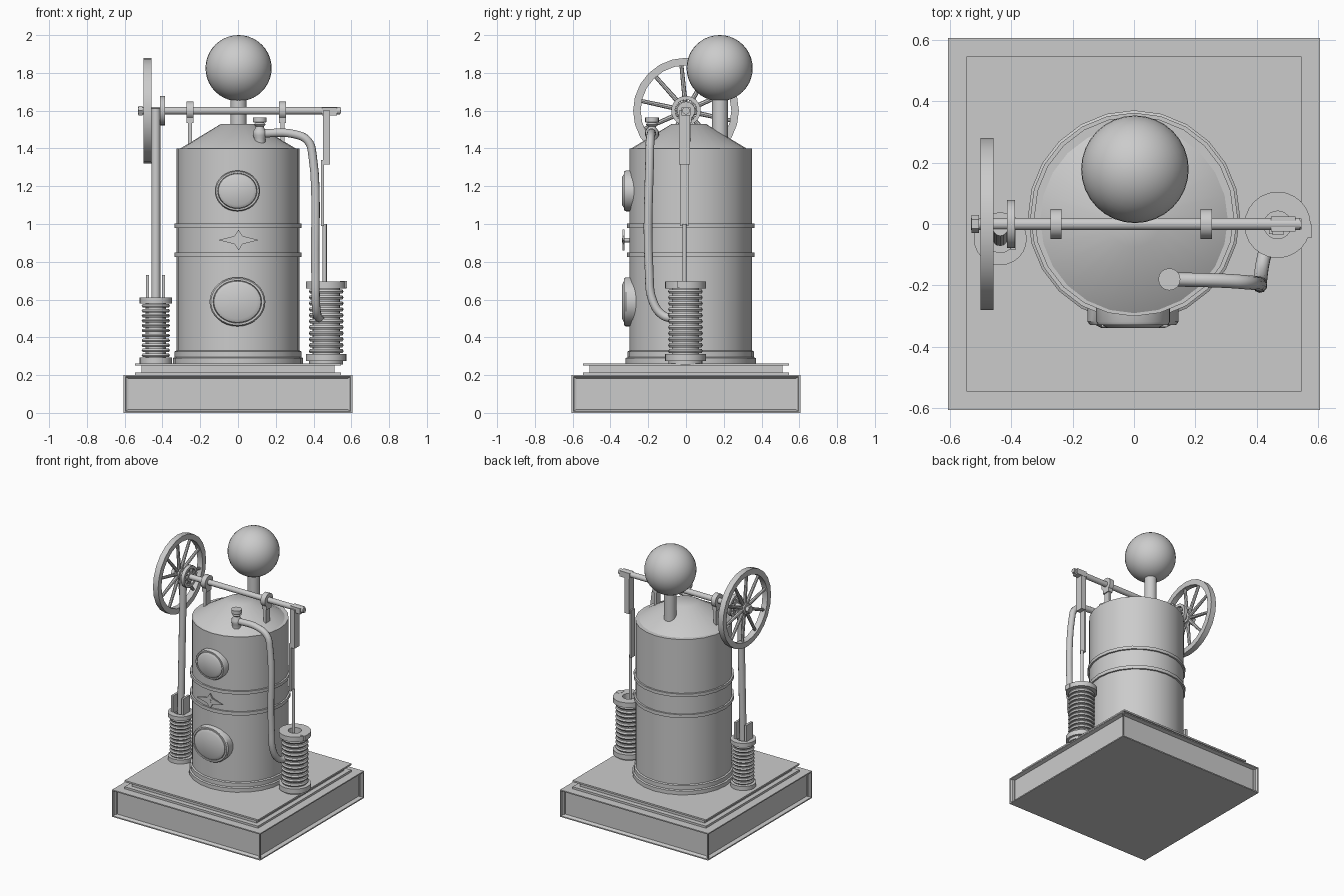
import bpy, bmesh
from math import sin, cos, pi, radians
from mathutils import Vector, Matrix

if "Cube" in bpy.data.objects:
    bpy.data.objects.remove(bpy.data.objects["Cube"])

metal = bpy.data.materials.new("grey_metal")
metal.use_nodes = True
metal.diffuse_color = (0.6, 0.6, 0.6, 1)
metal.node_tree.nodes["Principled BSDF"].inputs["Base Color"].default_value = (0.6, 0.6, 0.6, 1)


def finish(bm, name, smooth=True):
    bmesh.ops.recalc_face_normals(bm, faces=bm.faces)
    mesh = bpy.data.meshes.new(name)
    bm.to_mesh(mesh)
    bm.free()
    ob = bpy.data.objects.new(name, mesh)
    bpy.context.collection.objects.link(ob)
    mesh.materials.append(metal)
    if smooth:
        bpy.ops.object.select_all(action="DESELECT")
        ob.select_set(True)
        bpy.context.view_layer.objects.active = ob
        bpy.ops.object.shade_smooth_by_angle(angle=radians(35))
    return ob


def box(name, x, y, z):
    """Box from (min, max) pairs."""
    bm = bmesh.new()
    bmesh.ops.create_cube(bm, size=1)
    for v in bm.verts:
        v.co = [lo + (c + 0.5) * (hi - lo) for c, (lo, hi) in zip(v.co, (x, y, z))]
    return finish(bm, name, False)


def add_lathe(bm, profile, matrix, sides=24, closed=False):
    """Spin (radius, height) points round local z; ends are capped unless closed."""
    rings = [[bm.verts.new(matrix @ Vector((r * cos(2 * pi * i / sides), r * sin(2 * pi * i / sides), h)))
              for i in range(sides)] for r, h in profile]
    pairs = list(zip(rings, rings[1:]))
    if closed:
        pairs.append((rings[-1], rings[0]))
    else:
        bm.faces.new(rings[0])
        bm.faces.new(rings[-1])
    for a, b in pairs:
        for i in range(sides):
            j = (i + 1) % sides
            bm.faces.new((a[i], a[j], b[j], b[i]))


def lathe(name, profile, at, sides=24, turn=Matrix(), closed=False):
    bm = bmesh.new()
    add_lathe(bm, profile, Matrix.Translation(at) @ turn, sides, closed)
    return finish(bm, name)


def rod(name, a, b, r, sides=12):
    a, b = Vector(a), Vector(b)
    turn = (b - a).to_track_quat("Z", "Y").to_matrix().to_4x4()
    return lathe(name, [(r, 0), (r, (b - a).length)], a, sides, turn)


ALONG_X = Matrix.Rotation(pi / 2, 4, "Y")
TO_FRONT = Matrix.Rotation(pi / 2, 4, "X")

# Plinth with recessed side panels and a sloped rim
bm = bmesh.new()
bmesh.ops.create_cube(bm, size=1)
for v in bm.verts:
    v.co = (v.co.x * 1.21, v.co.y * 1.21, (v.co.z + 0.5) * 0.2)
bm.normal_update()
sides = [f for f in bm.faces if abs(f.normal.z) < 0.5]
bmesh.ops.inset_individual(bm, faces=sides, thickness=0.012)
bmesh.ops.inset_individual(bm, faces=sides, thickness=0.012, depth=-0.025)
finish(bm, "plinth", False)
for name, half, z in (("lower_plate", 0.545, (0.2, 0.215)),
                      ("middle_plate", 0.51, (0.215, 0.25)),
                      ("upper_plate", 0.545, (0.25, 0.262))):
    box(name, (-half, half), (-half, half), z)

# Boiler shell with foot rings and bands, then its conical roof
lathe("boiler", [(0.345, 0.26), (0.345, 0.29), (0.335, 0.295), (0.335, 0.325), (0.325, 0.33),
                 (0.325, 0.825), (0.337, 0.825), (0.337, 0.85), (0.325, 0.85), (0.325, 0.98),
                 (0.337, 0.98), (0.337, 1.003), (0.325, 1.003), (0.325, 1.4), (0.305, 1.4)],
      (0, 0.025, 0))
lathe("roof", [(0.305, 1.4), (0.09, 1.53)], (0, 0.015, 0))

# Chimney and ball
rod("chimney", (0.003, 0.18, 1.4), (0.003, 0.18, 1.7), 0.042, 20)
bm = bmesh.new()
bmesh.ops.create_uvsphere(bm, u_segments=32, v_segments=20, radius=0.175)
bmesh.ops.translate(bm, verts=bm.verts, vec=(0.003, 0.178, 1.825))
finish(bm, "ball")

# Round doors on the front
for name, z, rx, rz in (("upper_door", 1.175, 0.12, 0.108), ("lower_door", 0.588, 0.148, 0.13)):
    lathe(name, [(1, -0.06), (1, 0.025), (0.95, 0.035), (0.87, 0.035), (0.86, 0.025),
                 (0.84, 0.035), (0.7, 0.045)],
          (-0.003, -0.293, z), 32, TO_FRONT @ Matrix.Diagonal((rx, rz, 1, 1)))

# Four-pointed handle between the doors
bm = bmesh.new()
star = []
for i in range(8):
    a = i * pi / 4
    r = 0.03 if i % 2 else (0.108 if i % 4 == 0 else 0.055)
    star.append(bm.verts.new((0.003 + r * cos(a), -0.325, 0.915 + r * sin(a))))
face = bm.faces.new(star)
ext = bmesh.ops.extrude_face_region(bm, geom=[face])
bmesh.ops.translate(bm, verts=[v for v in ext["geom"] if isinstance(v, bmesh.types.BMVert)], vec=(0, -0.01, 0))
finish(bm, "star_handle", False)
rod("handle_stem", (0.003, -0.28, 0.915), (0.003, -0.338, 0.915), 0.012)

# Crankshaft, end nuts and bearings
rod("crankshaft", (-0.53, 0, 1.6), (0.54, 0, 1.6), 0.02, 16)
rod("left_nut", (-0.528, 0, 1.6), (-0.505, 0, 1.6), 0.03, 6)
rod("right_nut", (0.525, 0, 1.6), (0.545, 0, 1.6), 0.018, 6)
for side, x in (("right", -0.254), ("left", 0.235)):
    lathe(side + "_bearing", [(0.02, -0.018), (0.048, -0.018), (0.048, 0.018), (0.02, 0.018)],
          (x, 0, 1.6), 20, ALONG_X, True)
    box(side + "_bearing_foot", (x - 0.018, x + 0.018), (-0.03, 0.03), (1.535, 1.57))
    box(side + "_bearing_post", (x - 0.01, x + 0.01), (-0.025, 0.025), (1.4, 1.54))


def wheel(name, x, half, outer, inner, hub, spoke, count):
    """Spoked wheel standing across the x axis."""
    bm = bmesh.new()
    base = Matrix.Translation((x, 0, 1.6)) @ ALONG_X
    add_lathe(bm, [(inner, -half), (outer, -half), (outer, half), (inner, half)], base, 24, True)
    add_lathe(bm, [(hub, -half), (hub, half)], base, 16)
    for i in range(count):
        turn = Matrix.Rotation(2 * pi * i / count + 0.1, 4, "Z") @ Matrix.Rotation(pi / 2, 4, "Y")
        add_lathe(bm, [(spoke, hub * 0.8), (spoke * 0.8, inner + 0.005)], base @ turn, 8)
    finish(bm, name)


wheel("flywheel", -0.478, 0.021, 0.28, 0.24, 0.04, 0.013, 10)
wheel("eccentric_wheel", -0.4, 0.013, 0.078, 0.058, 0.035, 0.01, 8)


def cylinder(name, x, y, low, high, flange, fin, fins, thick, bore):
    """Finned cylinder with an open bore, flanges and rounded fins."""
    core = fin - 0.02
    lathe(name + "_body", [(flange, low), (flange, low + thick), (core, low + thick),
                           (core, high - thick), (flange, high - thick), (flange, high),
                           (bore, high), (bore, high - 0.08)], (x, y, 0), 24)
    bm = bmesh.new()
    step = (high - low - 2 * thick) / fins
    mid = fin - 0.012
    ring = [(mid + 0.012 * cos(i * pi / 3), step * 0.4 * sin(i * pi / 3)) for i in range(6)]
    for i in range(fins):
        at = Matrix.Translation((x, y, low + thick + step * (i + 0.5)))
        add_lathe(bm, ring, at, 24, True)
    finish(bm, name + "_fins")


cylinder("right_cylinder", -0.435, -0.048, 0.262, 0.61, 0.086, 0.075, 11, 0.03, 0.045)
cylinder("left_cylinder", 0.467, -0.003, 0.275, 0.695, 0.108, 0.092, 11, 0.036, 0.045)
rod("left_cylinder_foot", (0.467, -0.003, 0.255), (0.467, -0.003, 0.28), 0.09, 24)
box("left_cylinder_lug", (0.54, 0.578), (-0.045, 0.0), (0.66, 0.697))

# Right-hand connecting rod between two guide plates
rod("right_connecting_rod", (-0.435, -0.048, 0.54), (-0.435, -0.015, 1.61), 0.024)
for i, x in enumerate((-0.478, -0.394)):
    box("guide_plate_%d" % (i + 1), (x - 0.008, x + 0.008), (-0.085, -0.01), (0.6, 0.73))

# Left-hand crank, link plates and piston rod
box("crank_block", (0.445, 0.525), (-0.024, 0.024), (1.575, 1.617))
box("upper_link", (0.45, 0.487), (-0.036, 0.022), (1.315, 1.6))
box("middle_link", (0.44, 0.455), (-0.032, 0.012), (0.99, 1.34))
rod("piston_rod", (0.459, -0.008, 0.6), (0.459, -0.008, 1.0), 0.011)

# Steam valve and pipe
lathe("steam_valve", [(0.03, 1.425), (0.03, 1.455), (0.036, 1.47), (0.036, 1.49), (0.022, 1.51),
                      (0.022, 1.517), (0.033, 1.527), (0.022, 1.537), (0.036, 1.539), (0.036, 1.565)],
      (0.115, -0.18, 0), 16)
curve = bpy.data.curves.new("steam_pipe", "CURVE")
curve.dimensions = "3D"
curve.bevel_depth = 0.023
curve.bevel_resolution = 3
curve.resolution_u = 6
curve.use_fill_caps = True
path = [(0.115, -0.18, 1.48), (0.3, -0.185, 1.475), (0.37, -0.19, 1.44), (0.395, -0.192, 1.36),
        (0.41, -0.195, 0.75), (0.412, -0.175, 0.59), (0.42, -0.12, 0.515), (0.435, -0.06, 0.5)]
line = curve.splines.new("BEZIER")
line.bezier_points.add(len(path) - 1)
for point, co in zip(line.bezier_points, path):
    point.co = co
    point.handle_left_type = point.handle_right_type = "AUTO"
curve.materials.append(metal)
bpy.context.collection.objects.link(bpy.data.objects.new("steam_pipe", curve))
